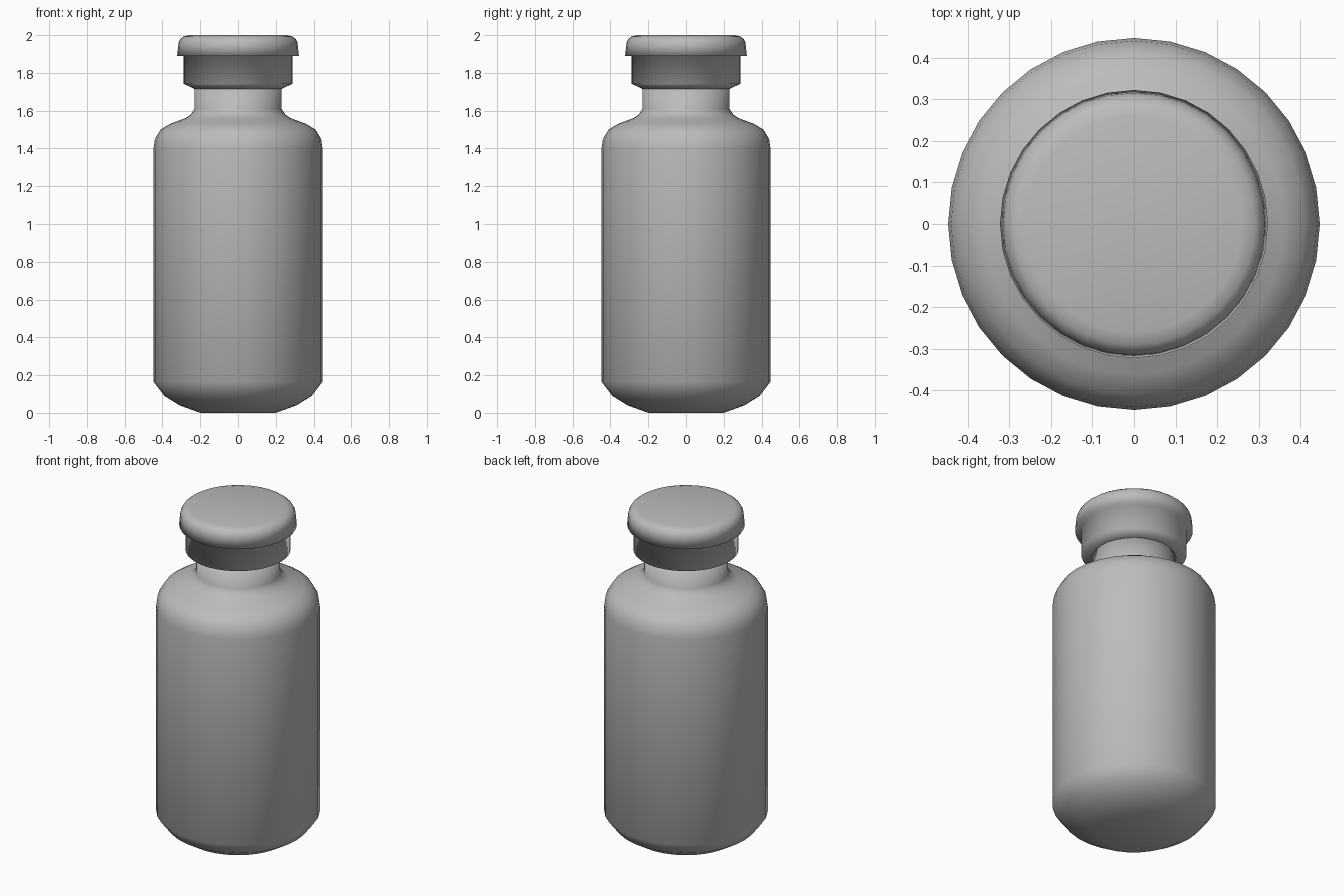
import bpy
import bmesh
from math import tau

cube = bpy.data.objects.get("Cube")
if cube:
    bpy.data.objects.remove(cube, do_unlink=True)

SIDES = 32

grey = bpy.data.materials.new("plain_grey")
grey.use_nodes = True
COLOUR = (0.5, 0.5, 0.5, 1.0)
grey.diffuse_color = COLOUR
grey.node_tree.nodes["Principled BSDF"].inputs["Base Color"].default_value = COLOUR


def lathe(name, profile):
    """Spin a (radius, height) profile that starts and ends on the axis."""
    bm = bmesh.new()
    verts = [bm.verts.new((r, 0, z)) for r, z in profile]
    edges = [bm.edges.new(pair) for pair in zip(verts, verts[1:])]
    bmesh.ops.spin(bm, geom=verts + edges, cent=(0, 0, 0), axis=(0, 0, 1),
                   angle=tau, steps=SIDES, use_merge=True)
    bmesh.ops.remove_doubles(bm, verts=bm.verts, dist=0.0005)
    bmesh.ops.recalc_face_normals(bm, faces=bm.faces)
    for face in bm.faces:
        face.smooth = True
    mesh = bpy.data.meshes.new(name)
    bm.to_mesh(mesh)
    bm.free()
    mesh.materials.append(grey)
    obj = bpy.data.objects.new(name, mesh)
    bpy.context.collection.objects.link(obj)
    return obj


# Bottle: rounded base, straight wall, curved shoulder and neck
lathe("bottle", [
    (0, 0), (0.20, 0), (0.31, 0.04), (0.39, 0.09), (0.447, 0.165),
    (0.447, 1.40), (0.44, 1.45), (0.41, 1.50), (0.36, 1.53),
    (0.28, 1.56), (0.25, 1.58), (0.23, 1.61), (0.23, 1.72), (0, 1.72),
])

# Stopper: chamfered collar under a wider rounded cap
lathe("stopper", [
    (0, 1.715), (0.23, 1.715), (0.288, 1.742), (0.288, 1.89), (0.322, 1.89),
    (0.315, 1.96), (0.305, 1.98), (0.29, 1.992), (0.26, 2.0), (0, 2.0),
])
